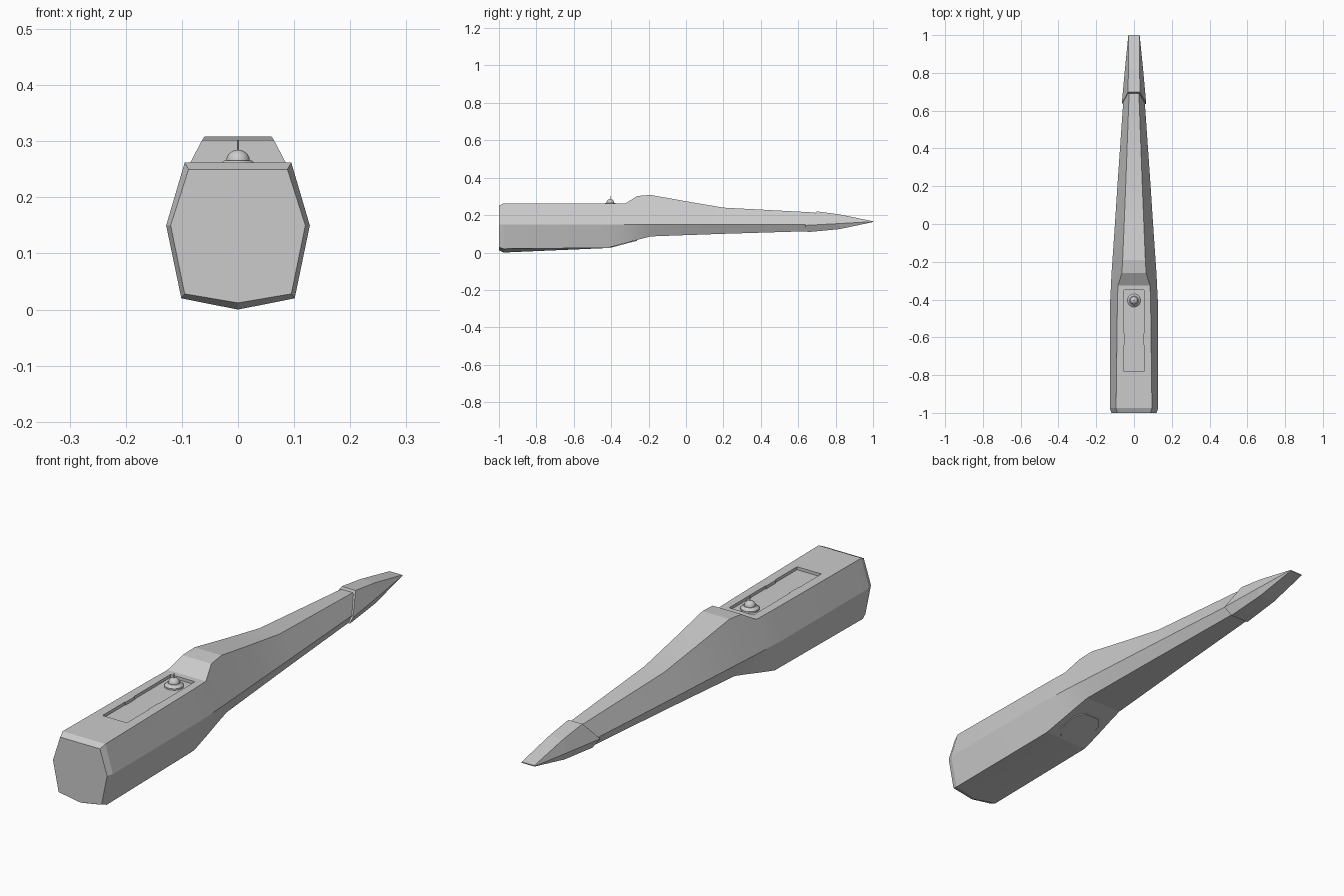
import bpy, bmesh, math

if "Cube" in bpy.data.objects:
    bpy.data.objects.remove(bpy.data.objects["Cube"])


def finish(name, bm, smooth=None):
    bmesh.ops.recalc_face_normals(bm, faces=bm.faces)
    me = bpy.data.meshes.new(name)
    bm.to_mesh(me)
    bm.free()
    ob = bpy.data.objects.new(name, me)
    bpy.context.collection.objects.link(ob)
    if smooth:
        bpy.ops.object.select_all(action='DESELECT')
        ob.select_set(True)
        bpy.context.view_layer.objects.active = ob
        bpy.ops.object.shade_smooth_by_angle(angle=math.radians(smooth))
    return ob


def loft(name, rings, smooth=None):
    """Skin closed rings of (x, y, z) points and cap both ends."""
    bm = bmesh.new()
    loops = [[bm.verts.new(p) for p in r] for r in rings]
    for a, b in zip(loops, loops[1:]):
        n = len(a)
        for i in range(n):
            j = (i + 1) % n
            bm.faces.new((a[i], a[j], b[j], b[i]))
    bm.faces.new(loops[0])
    bm.faces.new(loops[-1])
    bmesh.ops.remove_doubles(bm, verts=bm.verts, dist=0.0001)
    return finish(name, bm, smooth)


def mirror_ring(half):
    """Half section from top edge to keel, mirrored across x = 0."""
    return half + [(-x, y, z) for x, y, z in reversed(half) if x > 0]


def box(name, x, y0, y1, z0, z1):
    ring = lambda y: [(x, y, z0), (x, y, z1), (-x, y, z1), (-x, y, z0)]
    return loft(name, [ring(y0), ring(y1)])


def lathe(name, profile, y, seg=24):
    return loft(name, [[(r * math.cos(2 * math.pi * i / seg), y + r * math.sin(2 * math.pi * i / seg), z)
                        for i in range(seg)] for r, z in profile], 35)


# Body: y, top half width and z, side half width, bottom half width and z, keel z
stations = [
    (-1.00, .088, .250, .120, .095, .028, .012),
    (-.975, .095, .262, .128, .101, .020, .000),
    (-.42, .088, .262, .127, .099, .025, .024),
    (-.325, .085, .262, .122, .093, .050, .050),
    (-.26, .064, .302, .119, .088, .068, .068),
    (-.19, .060, .308, .114, .083, .086, .086),
    (.00, .052, .274, .101, .073, .093, .093),
    (.20, .044, .240, .088, .062, .100, .100),
    (.69, .026, .214, .054, .036, .115, .115),
]
body = loft("body", [mirror_ring([(tw, y, tz), (sw, y, .15), (bw, y, bz), (0, y, kz)])
                     for y, tw, tz, sw, bw, bz, kz in stations], 12)

# Recessed panel in the top
cutter = box("panel_cutter", .054, -.78, -.35, .25, .30)
cutter.hide_render = True
cutter.hide_viewport = True
cut = body.modifiers.new("panel_recess", 'BOOLEAN')
cut.operation = 'DIFFERENCE'
cut.solver = 'EXACT'
cut.object = cutter

# Nose cap with slanted back edge and chisel tip
loft("nose_cap", [
    mirror_ring([(.031, .70, .220), (.065, .635, .145), (.041, .65, .109), (0, .65, .109)]),
    mirror_ring([(.030, .82, .204), (.048, .82, .155), (.036, .82, .125), (0, .82, .125)]),
    mirror_ring([(.028, 1.0, .167), (.030, 1.0, .165), (.028, 1.0, .163), (0, 1.0, .163)]),
])

# Control knob: flange, dome and pin
lathe("knob_flange", [(.035, .248), (.035, .256), (.024, .266)], -.405)
lathe("knob_dome", [(.021, .255), (.021, .265)] +
      [(.021 * math.cos(a * math.pi / 12), .265 + .020 * math.sin(a * math.pi / 12)) for a in range(1, 6)], -.405)
lathe("knob_pin", [(.002, .28), (.002, .302)], -.405, 8)

# Small side catches on the panel walls
for s, side in ((1, "right"), (-1, "left")):
    catch = box("catch_" + side, .002, -.64, -.58, .25, .262)
    catch.location.x = s * .053

# Clipped plate lying on the sloped underside
outline = [(.065, -.04), (.065, .04), (.035, .075), (-.035, .075),
           (-.065, .04), (-.065, -.04), (-.035, -.075), (.035, -.075)]
plate = loft("underside_plate", [[(x, y, z) for x, y in outline] for z in (-.004, .004)])
plate.location = (0, -.335, .0475)
plate.rotation_euler.x = math.atan2(.061, .23)
